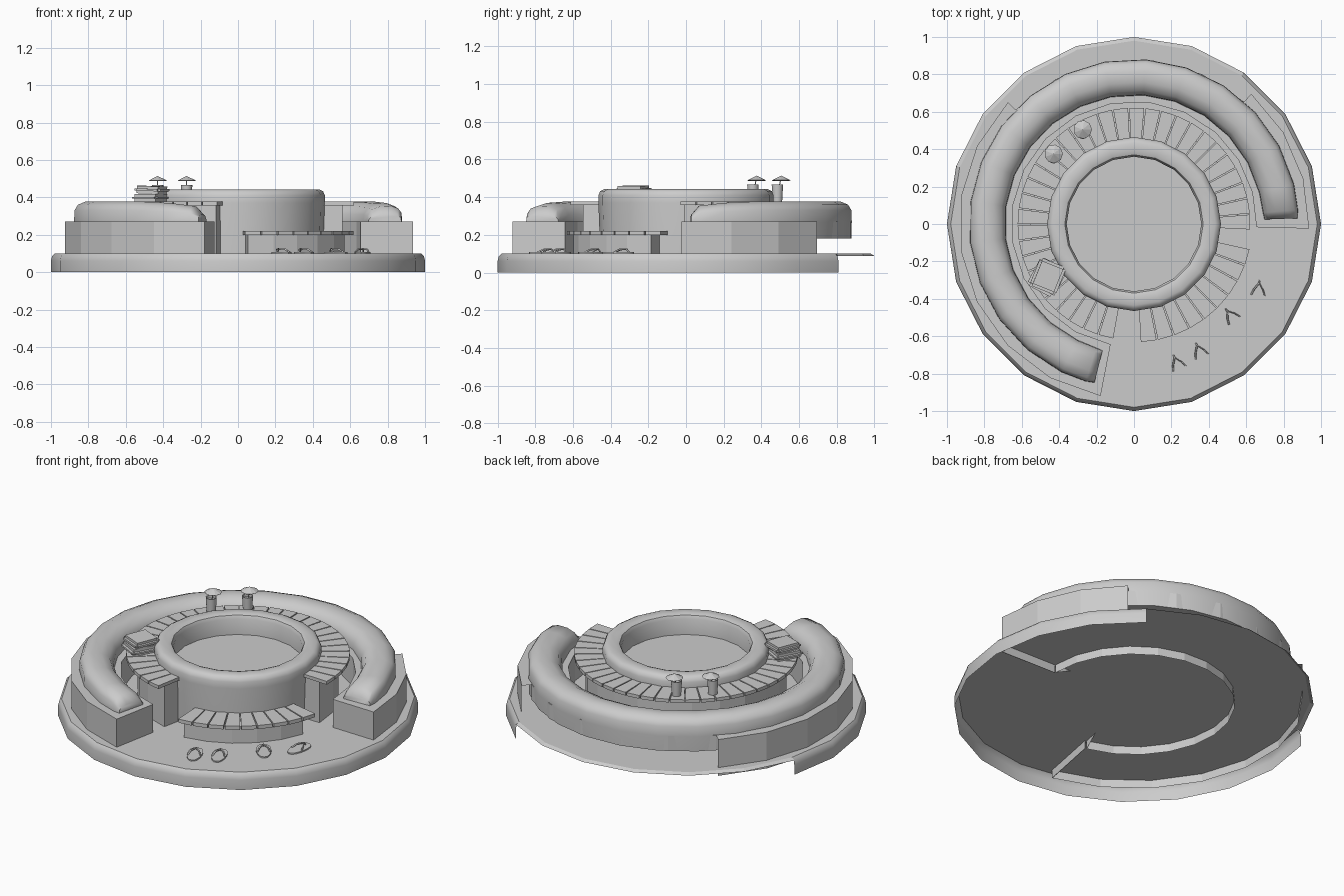
import bpy, bmesh, math
from math import sin, cos, radians, pi
from mathutils import Matrix

if "Cube" in bpy.data.objects:
    bpy.data.objects.remove(bpy.data.objects["Cube"])


def finish(name, bm, smooth=None, matrix=None):
    bmesh.ops.recalc_face_normals(bm, faces=bm.faces)
    me = bpy.data.meshes.new(name)
    bm.to_mesh(me)
    bm.free()
    ob = bpy.data.objects.new(name, me)
    bpy.context.collection.objects.link(ob)
    if matrix:
        ob.matrix_world = matrix
    if smooth:
        bpy.ops.object.select_all(action='DESELECT')
        ob.select_set(True)
        bpy.context.view_layer.objects.active = ob
        bpy.ops.object.shade_smooth_by_angle(angle=radians(smooth))
    return ob


def span(a0, a1, n):
    return [a0 + (a1 - a0) * i / n for i in range(n + 1)]


def ring(name, profile, angles, caps=(), closed=False, smooth=None, taper=None):
    """Sweep an (r, z) profile round the z axis through the given angles."""
    bm = bmesh.new()
    n = len(angles) - 1
    full = abs(angles[-1] - angles[0] - 360) < 1e-4
    rows = []
    for i in range(n if full else n + 1):
        a = radians(angles[i])
        pts = taper(profile, i, n) if taper else profile
        rows.append([bm.verts.new((r * cos(a), r * sin(a), z)) for r, z in pts])
    m = len(profile)
    for i in range(n):
        p, q = rows[i], rows[(i + 1) % len(rows)]
        for j in range(m if closed else m - 1):
            k = (j + 1) % m
            bm.faces.new((p[j], q[j], q[k], p[k]))
    for c in caps:
        bm.faces.new(rows[c])
    return finish(name, bm, smooth)


def box(name, size, loc, rot=(0, 0, 0), bevel=0):
    bm = bmesh.new()
    bmesh.ops.create_cube(bm, size=1, matrix=Matrix.Diagonal((*size, 1)))
    if bevel:
        bmesh.ops.bevel(bm, geom=bm.edges[:], offset=bevel, segments=2, affect='EDGES')
    m = Matrix.Translation(loc) @ Matrix.Rotation(radians(rot[2]), 4, 'Z') \
        @ Matrix.Rotation(radians(rot[0]), 4, 'X')
    return finish(name, bm, 40 if bevel else None, m)


def tube(name, pts, radius):
    cu = bpy.data.curves.new(name, 'CURVE')
    cu.dimensions = '3D'
    cu.bevel_depth = radius
    cu.bevel_resolution = 1
    cu.use_fill_caps = True
    sp = cu.splines.new('POLY')
    sp.points.add(len(pts) - 1)
    for p, co in zip(sp.points, pts):
        p.co = (*co, 1)
    ob = bpy.data.objects.new(name, cu)
    bpy.context.collection.objects.link(ob)
    return ob


# Base: floor disc with a rounded skirt that is left open at the back
ring("base_skirt", [(1, 0), (1, .06), (.994, .085), (.98, .1)], span(162, 414, 14), smooth=40)
ring("base_back_edge", [(1, .088), (.98, .1)], span(54, 162, 6))
ring("base_floor", [(.98, .1), (.0005, .1)], span(0, 360, 20))

# Bench shell sunk through the floor: full outer wall at the sides, stripped at the back
full_bench = [(.655, .1), (.655, .272), (.937, .272), (.937, .05)]
back_bench = [(.655, .1), (.655, .272), (.88, .272), (.88, .18)]
ring("bench_right", full_bench, span(-1.5, 48, 3), caps=(0,))
ring("bench_back", back_bench, span(48, 136, 5))
ring("bench_left", full_bench, span(136, 259, 7), caps=(-1,))
# Sunken end walls joining bench and deck
for nm, a in (("right", -1.5), ("left", 259)):
    ring(f"sunken_end_{nm}", [(.56, .05), (.937, .05), (.937, .1), (.56, .1)],
         [a - .1, a + .1], caps=(0, -1), closed=True)


# Cushion: soft section, lowered and rounded at both ends
def cushion_taper(profile, i, n):
    e = min(i, n - i)
    f = (.35, .78, .92, 1)[min(e, 3)]
    w = (.92, .98, 1, 1)[min(e, 3)]
    return [(.785 + (r - .785) * w, z if z < .27 else .27 + (z - .27) * f) for r, z in profile]


ring("cushion", [(.88, .18), (.882, .27), (.88, .33), (.862, .36), (.82, .378), (.76, .374),
                 (.715, .352), (.693, .31), (.69, .27), (.69, .18)],
     [2, 5] + span(14, 244, 16) + [253, 256], caps=(0, -1), closed=True, smooth=50,
     taper=cushion_taper)

# Tub: outer wall, rounded rim, inner wall and water
circle = span(0, 360, 20)
ring("tub", [(.455, .1), (.465, .37), (.465, .41), (.455, .432), (.435, .442), (.39, .442),
             (.37, .435), (.36, .415), (.36, .3)], circle, smooth=40)
ring("water", [(.362, .32), (.0005, .32)], circle)

# Deck supports, the outer walls sunk through the floor
ring("upper_deck_support", [(.455, .1), (.455, .358), (.56, .358), (.56, .05)],
     span(-1, 258, 16), caps=(0, -1))
ring("step_support", [(.455, .1), (.455, .2), (.6, .2), (.6, .1)],
     span(-85, -18, 5), caps=(0, -1))


# Radial boards
def boards(name, a0, a1, n, r0, r1, z0, z1):
    bm = bmesh.new()
    pitch = (a1 - a0) / n
    for i in range(n):
        lo, hi = a0 + pitch * (i + .04), a0 + pitch * (i + .96)
        q = [[bm.verts.new((r * cos(radians(a)), r * sin(radians(a)), z))
              for r, a in ((r0, lo), (r1, lo), (r1, hi), (r0, hi))] for z in (z0, z1)]
        bm.faces.new(q[0])
        bm.faces.new(q[1])
        for k in range(4):
            j = (k + 1) % 4
            bm.faces.new((q[0][k], q[0][j], q[1][j], q[1][k]))
    finish(name, bm)


boards("upper_deck_boards", -3, 260, 33, .45, .622, .357, .377)
boards("step_boards", -87, -12, 9, .45, .632, .198, .22)

# Folded towels
box("towel_lower", (.17, .16, .042), (-.465, -.285, .398), (0, 0, 62), .016)
box("towel_upper", (.16, .15, .04), (-.46, -.28, .44), (2, 0, 68), .014)

# Drinks with paper umbrellas
for i, (x, y) in enumerate(((-.43, .355), (-.275, .485))):
    def place(ob, dx=0, dy=0):
        ob.location = (x + dx, y + dy, 0)
    place(ring(f"cup_{i}", [(.0005, .377), (.026, .377), (.031, .466), (.027, .466),
                            (.026, .45), (.0005, .45)], span(0, 360, 14), smooth=40))
    place(ring(f"umbrella_{i}", [(.0005, .514), (.05, .49), (.046, .487), (.0005, .504)],
               span(0, 360, 9)), 0, .02)
    tube(f"umbrella_stick_{i}", [(x, y, .4), (x, y + .02, .51)], .003)

# Flip-flops: rounded sole plus a strap
for i, (x, y, dx, dy) in enumerate(((.235, -.755, -.4, .9), (.355, -.69, -.4, .9),
                                    (.525, -.5, -.6, .8), (.665, -.36, .1, 1))):
    m = Matrix.Translation((x, y, 0)) @ Matrix.Rotation(math.atan2(dy, dx) - pi / 2, 4, 'Z')
    bm = bmesh.new()
    outline = []
    for k in range(16):
        a = 2 * pi * k / 16
        c, t = cos(a), sin(a)
        outline.append((math.copysign(abs(c) ** .8, c) * (.042 + .006 * t), .084 * t))
    lo = [bm.verts.new((px, py, .1)) for px, py in outline]
    hi = [bm.verts.new((px, py, .108)) for px, py in outline]
    bm.faces.new(lo)
    bm.faces.new(hi)
    for k in range(16):
        j = (k + 1) % 16
        bm.faces.new((lo[k], lo[j], hi[j], hi[k]))
    finish(f"sole_{i}", bm, 40, m)
    strap = tube(f"strap_{i}", [(-.036, -.02, .107), (-.024, .01, .122), (0, .045, .124),
                                (0, .058, .107), (0, .045, .124), (.024, .01, .122),
                                (.036, -.02, .107)], .005)
    strap.matrix_world = m
